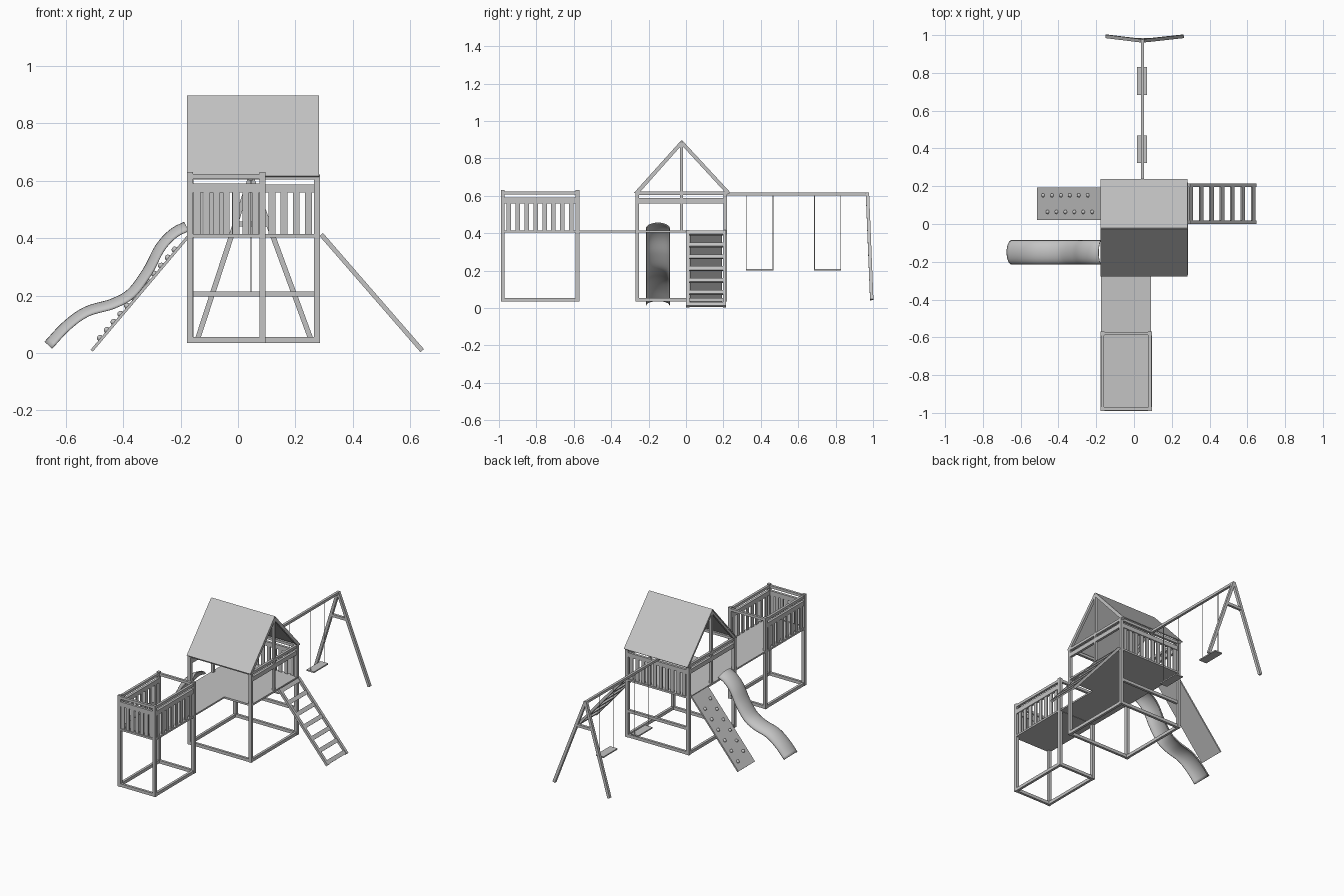
import bpy, bmesh, math
from mathutils import Vector, Matrix

if "Cube" in bpy.data.objects:
    bpy.data.objects.remove(bpy.data.objects["Cube"])

GREY = (0.55, 0.55, 0.55, 1)
mat = bpy.data.materials.new("plain_grey")
mat.use_nodes = True
mat.diffuse_color = GREY
mat.node_tree.nodes["Principled BSDF"].inputs["Base Color"].default_value = GREY


def finish(name, bm):
    bmesh.ops.recalc_face_normals(bm, faces=bm.faces)
    mesh = bpy.data.meshes.new(name)
    bm.to_mesh(mesh)
    bm.free()
    mesh.materials.append(mat)
    ob = bpy.data.objects.new(name, mesh)
    bpy.context.collection.objects.link(ob)
    return ob


def block(name, x, y, z):
    """Box given by its (low, high) range on each axis."""
    ranges = (x, y, z)
    centre = Vector([(a + b) / 2 for a, b in ranges])
    size = [b - a for a, b in ranges]
    bm = bmesh.new()
    bmesh.ops.create_cube(bm, size=1, matrix=Matrix.Translation(centre) @ Matrix.Diagonal((*size, 1)))
    return finish(name, bm)


def beam(name, a, b, side, thick, side_dir):
    """Timber from a to b; side is its width along side_dir."""
    a, b, s = Vector(a), Vector(b), Vector(side_dir)
    d = (b - a).normalized()
    s = (s - d * s.dot(d)).normalized()
    n = d.cross(s)
    rot = Matrix((s, n, d)).transposed().to_4x4()
    bm = bmesh.new()
    bmesh.ops.create_cube(bm, size=1, matrix=Matrix.Translation((a + b) / 2) @ rot
                          @ Matrix.Diagonal((side, thick, (b - a).length, 1)))
    return finish(name, bm)


T = 0.02        # timber thickness
BASE, DECK, TOP = 0.035, 0.415, 0.622
X_AXIS, Y_AXIS = (1, 0, 0), (0, 1, 0)


def posts(name, xs, ys, top):
    for x in xs:
        for y in ys:
            block(name, (x - T / 2, x + T / 2), (y - T / 2, y + T / 2), (BASE, top))


def rails(name, xs, ys, z, sides):
    """Horizontal timbers on the chosen sides of a rectangle."""
    for s in sides:
        if s in "fb":
            y = ys[0] if s == "f" else ys[1]
            block(name, (xs[0], xs[1]), (y - 0.008, y + 0.008), z)
        else:
            x = xs[0] if s == "l" else xs[1]
            block(name, (x - 0.008, x + 0.008), (ys[0], ys[1]), z)


def balusters(name, a, b, count):
    """Row of upright slats between two corners."""
    a, b = Vector((*a, 0)), Vector((*b, 0))
    along = (b - a).normalized()
    for i in range(count):
        p = a.lerp(b, (i + 0.7) / (count + 0.4))
        beam(name, p + Vector((0, 0, DECK)), p + Vector((0, 0, 0.565)), 0.024, 0.008, along)


# Main tower frame
MX, MY = (-0.165, 0.275), (-0.26, 0.21)
posts("main_post", MX, MY, TOP)
rails("main_base_rail", MX, MY, (BASE, BASE + T), "fblr")
rails("main_middle_rail", MX, MY, (0.196, 0.215), "b")
rails("main_top_rail", MX, MY, (0.605, TOP), "fblr")
rails("main_guard_rail", MX, MY, (0.56, 0.588), "blr")
balusters("main_baluster", (MX[0], MY[1]), (MX[1], MY[1]), 10)
block("main_deck", (-0.175, 0.285), (-0.27, 0.22), (0.403, DECK))

# Small tower and bridge
SX, SY = (-0.167, 0.085), (-0.98, -0.58)
posts("small_post", SX, SY, 0.63)
rails("small_base_rail", SX, SY, (BASE, BASE + T), "fblr")
rails("small_top_rail", SX, SY, (0.607, 0.624), "fblr")
rails("small_guard_rail", SX, SY, (0.56, 0.59), "flr")
balusters("small_front_baluster", (SX[0], SY[0]), (SX[1], SY[0]), 7)
for x in SX:
    balusters("small_side_baluster", (x, SY[0]), (x, SY[1]), 8)
block("small_deck", (-0.177, 0.095), (-0.99, -0.57), (0.403, DECK))
block("bridge_deck", (-0.175, 0.09), (-0.57, -0.27), (0.405, DECK))

# Gable roof with rafters and ridge posts
RIDGE, PEAK = -0.023, 0.895
for name, eave in (("front_roof", -0.275), ("back_roof", 0.236)):
    beam(name, (0.053, eave, 0.615), (0.053, RIDGE, PEAK), 0.46, 0.006, X_AXIS)
    for x in MX:
        beam("rafter", (x, eave * 0.96, 0.612), (x, RIDGE, PEAK - 0.012), 0.016, 0.016, X_AXIS)
for x in MX:
    block("ridge_post", (x - 0.008, x + 0.008), (RIDGE - 0.008, RIDGE + 0.008), (DECK, PEAK - 0.01))

# Swing frame
SWING_X, APEX = 0.045, (0.045, 0.97, 0.615)
block("swing_beam", (SWING_X - 0.008, SWING_X + 0.008), (0.2, 0.975), (0.602, 0.618))
for foot in (-0.142, 0.255):
    beam("swing_leg", APEX, (foot, 0.993, 0.045), 0.018, 0.018, Y_AXIS)
block("swing_crossbar", (-0.01, 0.11), (0.968, 0.984), (0.44, 0.458))

# Swing seats and ropes
for y in (0.395, 0.757):
    block("swing_seat", (0.016, 0.07), (y - 0.073, y + 0.073), (0.2, 0.208))
    for end in (-0.07, 0.07):
        beam("swing_rope", (SWING_X, y + end, 0.204), (SWING_X, y + end, 0.61), 0.003, 0.003, X_AXIS)

# Ladder
low, high = Vector((0.642, 0, 0.008)), Vector((0.29, 0, 0.413))
for y in (0.01, 0.206):
    off = Vector((0, y, 0))
    beam("ladder_rail", low + off, high + off, 0.018, 0.016, Y_AXIS)
slope = (high - low).normalized()
for i in range(7):
    p = low.lerp(high, 0.03 + 0.157 * i)
    beam("ladder_rung", p + Vector((0, 0.012, 0)), p + Vector((0, 0.204, 0)), 0.026, 0.01, slope)

# Climbing wall with two rows of holds
low, high = Vector((-0.51, 0.107, 0.008)), Vector((-0.172, 0.107, 0.408))
beam("climbing_wall", low, high, 0.172, 0.01, Y_AXIS)
slope = (high - low).normalized()
normal = Vector((-slope.z, 0, slope.x))
turn = normal.to_track_quat("Z", "Y").to_matrix().to_4x4()
bm = bmesh.new()
for row, start in ((0.045, 0.1), (-0.043, 0.17)):
    for i in range(6):
        p = low.lerp(high, start + 0.14 * i) + Vector((0, row, 0)) + normal * 0.006
        bmesh.ops.create_uvsphere(bm, u_segments=10, v_segments=6, radius=0.011,
                                  matrix=Matrix.Translation(p) @ turn)
finish("climbing_holds", bm)

# Wavy half-pipe slide, swept along a smoothed path of its rim
RIM = [(-0.172, 0.425), (-0.215, 0.402), (-0.258, 0.355), (-0.3, 0.275), (-0.36, 0.195),
       (-0.43, 0.155), (-0.52, 0.128), (-0.587, 0.08), (-0.648, 0.015)]


def spline(points, steps):
    pts = [Vector((x, 0, z)) for x, z in points]
    pts = [2 * pts[0] - pts[1]] + pts + [2 * pts[-1] - pts[-2]]
    out = []
    for a, b, c, d in zip(pts, pts[1:], pts[2:], pts[3:]):
        for k in range(steps):
            t = k / steps
            out.append(0.5 * (2 * b + (c - a) * t + (2 * a - 5 * b + 4 * c - d) * t ** 2
                              + (3 * b - a - 3 * c + d) * t ** 3))
    return out + [pts[-2]]


path = spline(RIM, 5)
bm = bmesh.new()
rows = []
for i, p in enumerate(path):
    d = (path[min(i + 1, len(path) - 1)] - path[max(i - 1, 0)]).normalized()
    down = Vector((d.z, 0, -d.x))
    row = []
    for k in range(13):
        a = math.pi * k / 12
        row.append(bm.verts.new(p + Vector((0, -0.15 + 0.063 * math.cos(a), 0))
                                + down * 0.034 * math.sin(a)))
    rows.append(row)
for r, s in zip(rows, rows[1:]):
    for k in range(12):
        bm.faces.new((r[k], r[k + 1], s[k + 1], s[k]))
slide = finish("slide", bm)
shell = slide.modifiers.new("Shell", "SOLIDIFY")
shell.thickness = 0.004
shell.offset = 0
bpy.ops.object.select_all(action="DESELECT")
for name in ("slide", "climbing_holds"):
    ob = bpy.data.objects[name]
    ob.select_set(True)
    bpy.context.view_layer.objects.active = ob
bpy.ops.object.shade_smooth_by_angle(angle=math.radians(40))
